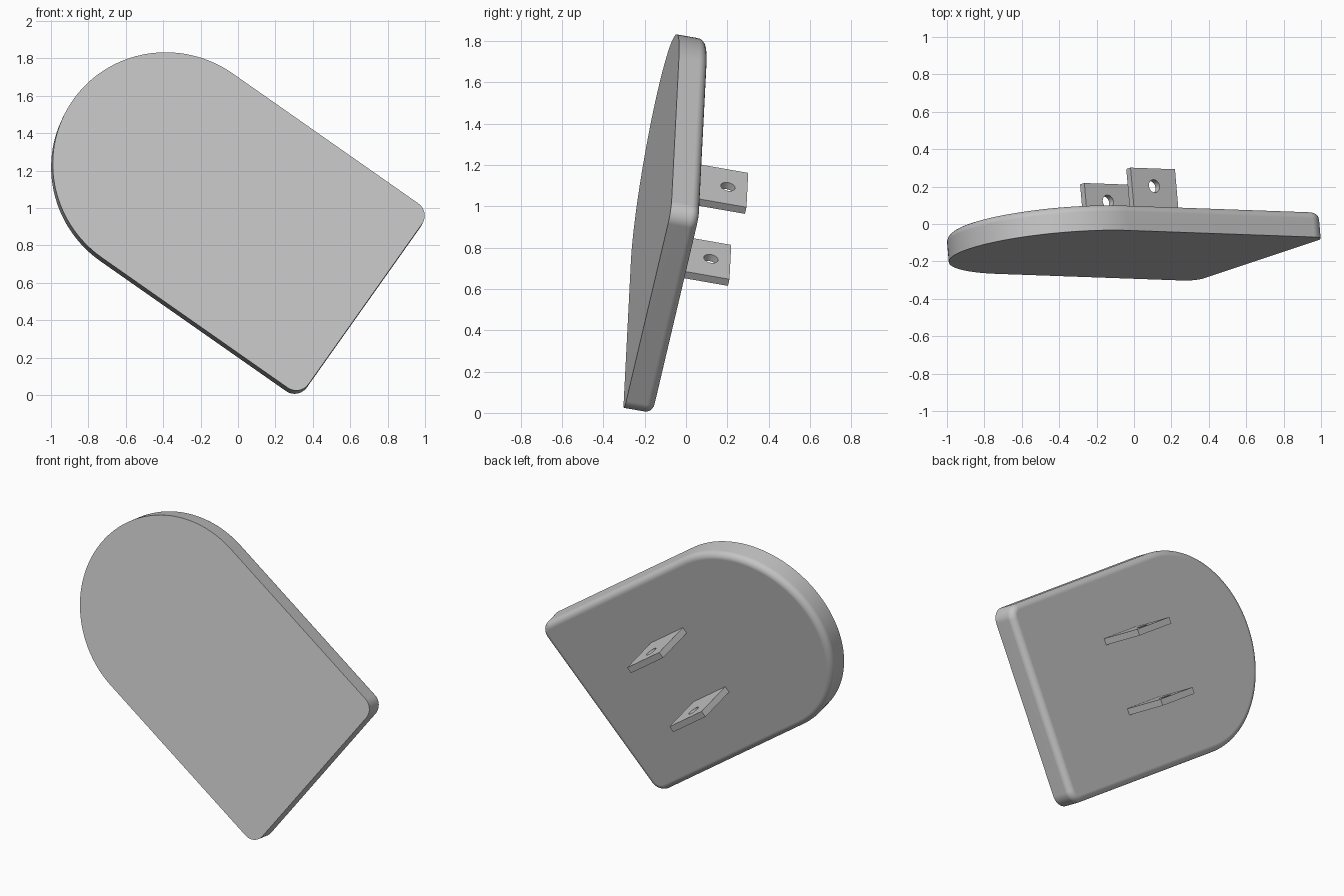
import bpy, bmesh
from math import sin, cos, pi
from mathutils import Matrix, Vector

cube = bpy.data.objects.get("Cube")
if cube:
    bpy.data.objects.remove(cube, do_unlink=True)

# One flat material
grey = bpy.data.materials.new("plain_grey")
grey.use_nodes = True
grey.diffuse_color = (0.55, 0.55, 0.55, 1)
grey.node_tree.nodes["Principled BSDF"].inputs["Base Color"].default_value = grey.diffuse_color

# Tilted frame: along the plate, across it, and out of its back
back = Vector((-0.0849, 0.9815, -0.1715)).normalized()
along = Vector((-0.8189, 0.0293, 0.5732))
along = (along - back * along.dot(back)).normalized()
across = back.cross(along)

HALF = 0.615            # half width and round end radius
STRAIGHT = 1.292        # square end to arc centre
CORNER = 0.08
THICK = 0.142
FILLET = 0.04
ORIGIN = along * -0.284 + across * 0.74 + back * -0.326   # middle of square end, front face


def frame(x, y, z, origin):
    m = Matrix((x, y, z)).transposed().to_4x4()
    m.translation = origin
    return m


def arc(cx, cy, r, start, end, steps):
    return [(cx + r * cos(start + (end - start) * i / steps),
             cy + r * sin(start + (end - start) * i / steps)) for i in range(steps + 1)]


def finish(obj):
    obj.data.materials.clear()
    obj.data.materials.append(grey)
    bpy.ops.object.select_all(action="DESELECT")
    obj.select_set(True)
    bpy.context.view_layer.objects.active = obj
    bpy.ops.object.shade_smooth_by_angle()
    obj.modifiers.new("even_normals", "WEIGHTED_NORMAL").keep_sharp = True


# Plate: rounded at one end, filleted around the back
outline = (arc(STRAIGHT, 0, HALF, -pi / 2, pi / 2, 64)
           + arc(CORNER, HALF - CORNER, CORNER, pi / 2, pi, 10)
           + arc(CORNER, CORNER - HALF, CORNER, pi, 1.5 * pi, 10))
bm = bmesh.new()
front = bm.faces.new([bm.verts.new((x, y, 0)) for x, y in outline])
made = bmesh.ops.extrude_face_region(bm, geom=[front], use_keep_orig=True)["geom"]
rear = [v for v in made if isinstance(v, bmesh.types.BMVert)]
bmesh.ops.translate(bm, verts=rear, vec=(0, 0, THICK))
rim = [e for e in bm.edges if all(v.co.z > THICK / 2 for v in e.verts)]
bmesh.ops.bevel(bm, geom=rim, offset=FILLET, segments=6, profile=0.5, affect="EDGES")
bmesh.ops.recalc_face_normals(bm, faces=bm.faces[:])
mesh = bpy.data.meshes.new("plate")
bm.to_mesh(mesh)
bm.free()
plate = bpy.data.objects.new("plate", mesh)
bpy.context.collection.objects.link(plate)
plate.matrix_world = frame(along, across, back, ORIGIN)
finish(plate)


# Lugs: two square tabs with a hole, standing on the back
def add_lug(name, offset):
    tab_start, tab_end, reach = 0.684, 0.974, 0.424
    base = THICK - 0.02
    curve = bpy.data.curves.new(name, "CURVE")
    curve.dimensions = "2D"
    curve.fill_mode = "BOTH"
    curve.extrude = 0.02
    square = [(tab_start, base), (tab_end, base), (tab_end, reach), (tab_start, reach)]
    hole = arc((tab_start + tab_end) / 2, 0.328, 0.035, 0, 2 * pi, 32)[:-1]
    for points in (square, hole):
        spline = curve.splines.new("POLY")
        spline.points.add(len(points) - 1)
        for p, (x, y) in zip(spline.points, points):
            p.co = (x, y, 0, 1)
        spline.use_cyclic_u = True
    obj = bpy.data.objects.new(name, curve)
    bpy.context.collection.objects.link(obj)
    obj.matrix_world = frame(along, back, -across, ORIGIN + across * offset)
    bpy.ops.object.select_all(action="DESELECT")
    obj.select_set(True)
    bpy.context.view_layer.objects.active = obj
    bpy.ops.object.convert(target="MESH")
    obj = bpy.context.view_layer.objects.active
    bm = bmesh.new()
    bm.from_mesh(obj.data)
    bmesh.ops.remove_doubles(bm, verts=bm.verts[:], dist=0.0001)
    bmesh.ops.recalc_face_normals(bm, faces=bm.faces[:])
    bm.to_mesh(obj.data)
    bm.free()
    finish(obj)


for name, offset in (("upper_lug", 0.2175), ("lower_lug", -0.2175)):
    add_lug(name, offset)
